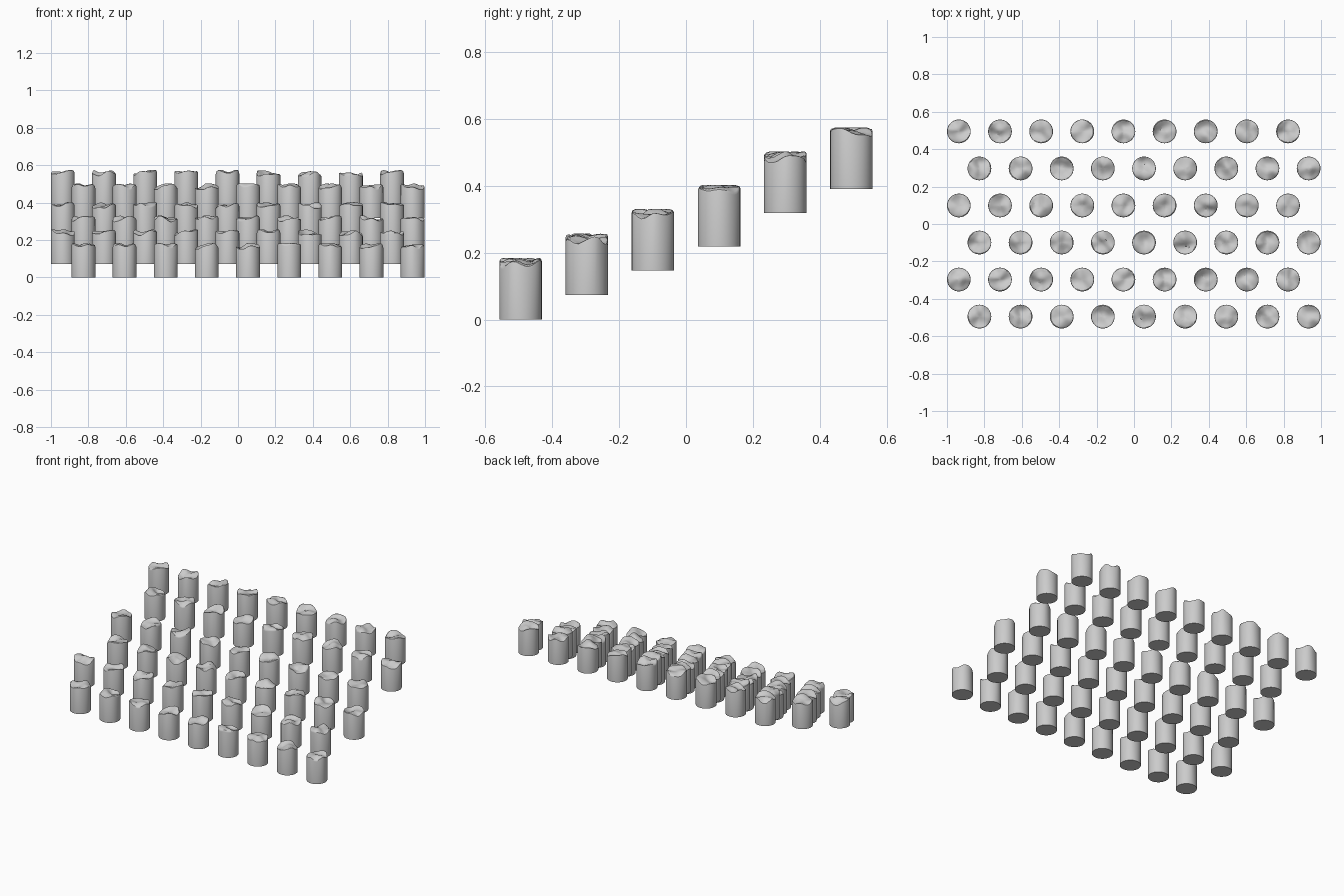
import bpy, bmesh
from math import sin, cos, tau
from mathutils import Vector, noise

if "Cube" in bpy.data.objects:
    bpy.data.objects.remove(bpy.data.objects["Cube"])

R, SIDES, HEIGHT = 0.0635, 32, 0.169
# Top surface rings: (radius factor, drop at the rounded shoulder)
RINGS = [(1.0, 0.007), (0.975, 0.002), (0.92, 0.0), (0.75, 0.0),
         (0.55, 0.0), (0.35, 0.0), (0.17, 0.0)]


def top_height(x, y, seed):
    p = Vector((x * 16, y * 16, seed * 7.31))
    return HEIGHT + max(-0.016, min(0.015, 0.03 * noise.noise(p)))


def add_column(bm, cx, cy, base, seed):
    def ring(f, zfun):
        pts = [(R * f * cos(tau * i / SIDES), R * f * sin(tau * i / SIDES)) for i in range(SIDES)]
        return [bm.verts.new((cx + x, cy + y, base + zfun(x, y))) for x, y in pts]

    rings = [ring(1.0, lambda x, y: 0.0)]
    for f, drop in RINGS:
        rings.append(ring(f, lambda x, y: top_height(x, y, seed) - drop))
    bm.faces.new(rings[0][::-1])
    for a, b in zip(rings, rings[1:]):
        for i in range(SIDES):
            j = (i + 1) % SIDES
            bm.faces.new((a[i], a[j], b[j], b[i]))
    tip = bm.verts.new((cx, cy, base + top_height(0, 0, seed)))
    last = rings[-1]
    for i in range(SIDES):
        bm.faces.new((last[i], last[(i + 1) % SIDES], tip))


# Six staggered rows of worn columns, each row higher than the one in front
BASES = [0.0, 0.073, 0.147, 0.219, 0.319, 0.391]
for row, base in enumerate(BASES):
    bm = bmesh.new()
    x0 = -0.8265 if row % 2 == 0 else -0.9365
    for col in range(9):
        add_column(bm, x0 + 0.22 * col, -0.495 + 0.198 * row, base, row * 9 + col + 0.37)
    name = f"column_row_{row + 1}"
    mesh = bpy.data.meshes.new(name)
    bm.to_mesh(mesh)
    bm.free()
    obj = bpy.data.objects.new(name, mesh)
    bpy.context.collection.objects.link(obj)
    bpy.ops.object.select_all(action='DESELECT')
    obj.select_set(True)
    bpy.context.view_layer.objects.active = obj
    bpy.ops.object.shade_smooth_by_angle()
